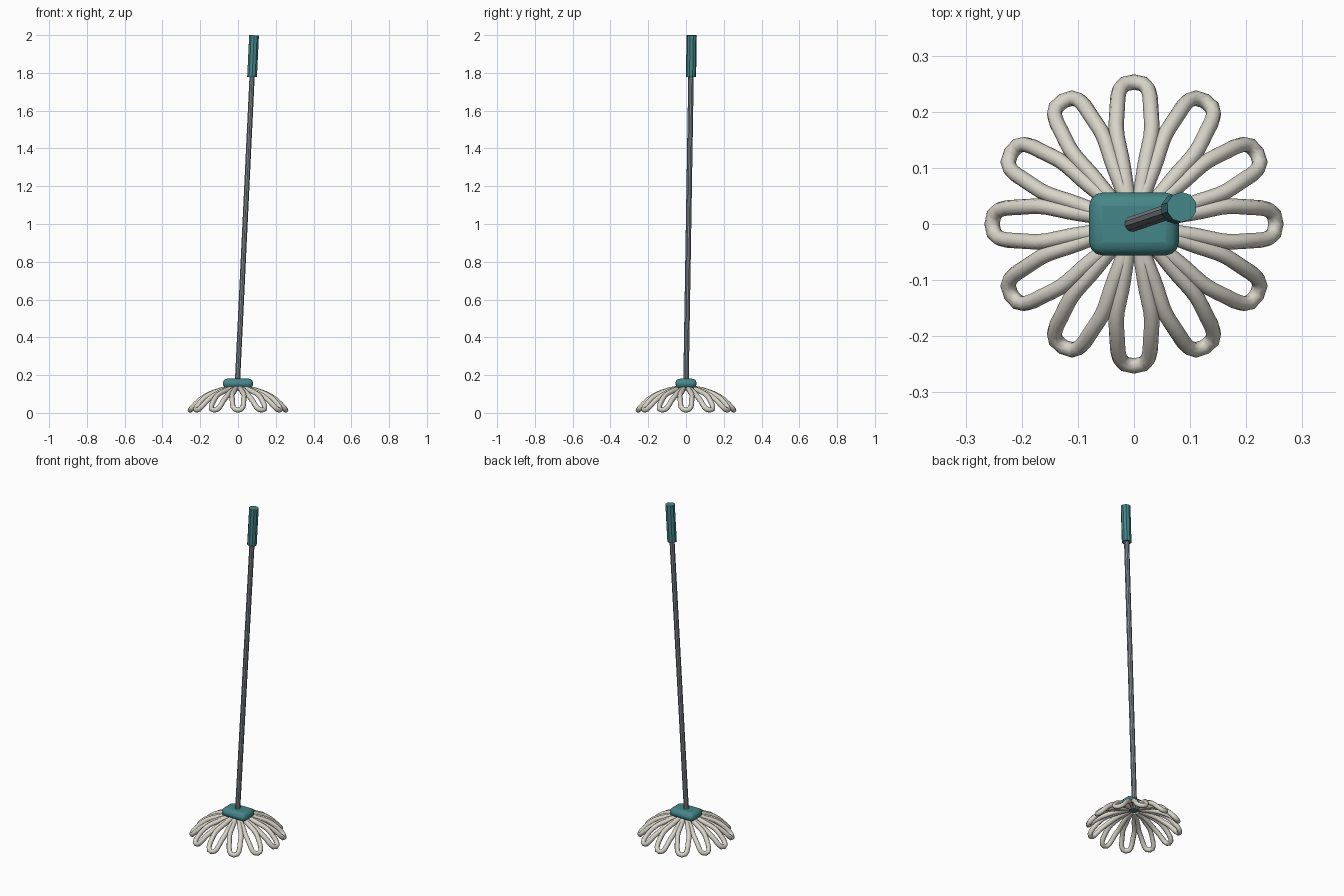
import bpy, math
from mathutils import Vector

if "Cube" in bpy.data.objects:
    bpy.data.objects.remove(bpy.data.objects["Cube"])


def material(name, color):
    m = bpy.data.materials.new(name)
    m.diffuse_color = (*color, 1)
    m.use_nodes = True
    m.node_tree.nodes["Principled BSDF"].inputs["Base Color"].default_value = m.diffuse_color
    return m


teal = material("teal_plastic", (0.06, 0.24, 0.25))
metal = material("grey_metal", (0.25, 0.27, 0.29))
cotton = material("cotton", (0.68, 0.66, 0.58))


def rod(name, a, b, radius, sides, mat):
    a, b = Vector(a), Vector(b)
    bpy.ops.mesh.primitive_cylinder_add(vertices=sides, radius=radius,
                                        depth=(b - a).length, location=(a + b) / 2)
    ob = bpy.context.object
    ob.name = name
    ob.rotation_euler = (b - a).to_track_quat('Z', 'Y').to_euler()
    ob.data.materials.append(mat)
    return ob


# Leaning pole and grip share one axis
base, top = Vector((-0.003, 0, 0.16)), Vector((0.085, 0.03, 1.999))
rod("pole", base, base.lerp(top, 0.95), 0.0145, 10, metal)
rod("grip", base.lerp(top, 0.88), top, 0.027, 10, teal)

# Rounded head block
bpy.ops.mesh.primitive_cube_add(size=1, location=(0, 0, 0.155))
block = bpy.context.object
block.name = "head_block"
block.scale = (0.16, 0.112, 0.052)
bpy.ops.object.transform_apply(location=False, rotation=False, scale=True)
bev = block.modifiers.new("round", 'BEVEL')
bev.width = 0.024
bev.segments = 3
block.data.materials.append(teal)
bpy.ops.object.shade_smooth_by_angle()

# Twelve drooping cotton loops: (radial, sideways, height)
PATH = [(0.03, -0.008, 0.132), (0.10, -0.019, 0.118), (0.19, -0.031, 0.077),
        (0.253, 0, 0.0145),
        (0.19, 0.031, 0.077), (0.10, 0.019, 0.118), (0.03, 0.008, 0.132)]
for i in range(12):
    cu = bpy.data.curves.new(f"cotton_loop_{i + 1}", 'CURVE')
    cu.dimensions = '3D'
    cu.resolution_u = 5
    cu.bevel_depth = 0.0138
    cu.bevel_resolution = 2
    cu.use_fill_caps = True
    sp = cu.splines.new('BEZIER')
    sp.bezier_points.add(len(PATH) - 1)
    for p, co in zip(sp.bezier_points, PATH):
        p.co = co
        p.handle_left_type = p.handle_right_type = 'AUTO'
    cu.materials.append(cotton)
    ob = bpy.data.objects.new(cu.name, cu)
    ob.rotation_euler.z = i * math.tau / 12
    bpy.context.collection.objects.link(ob)
